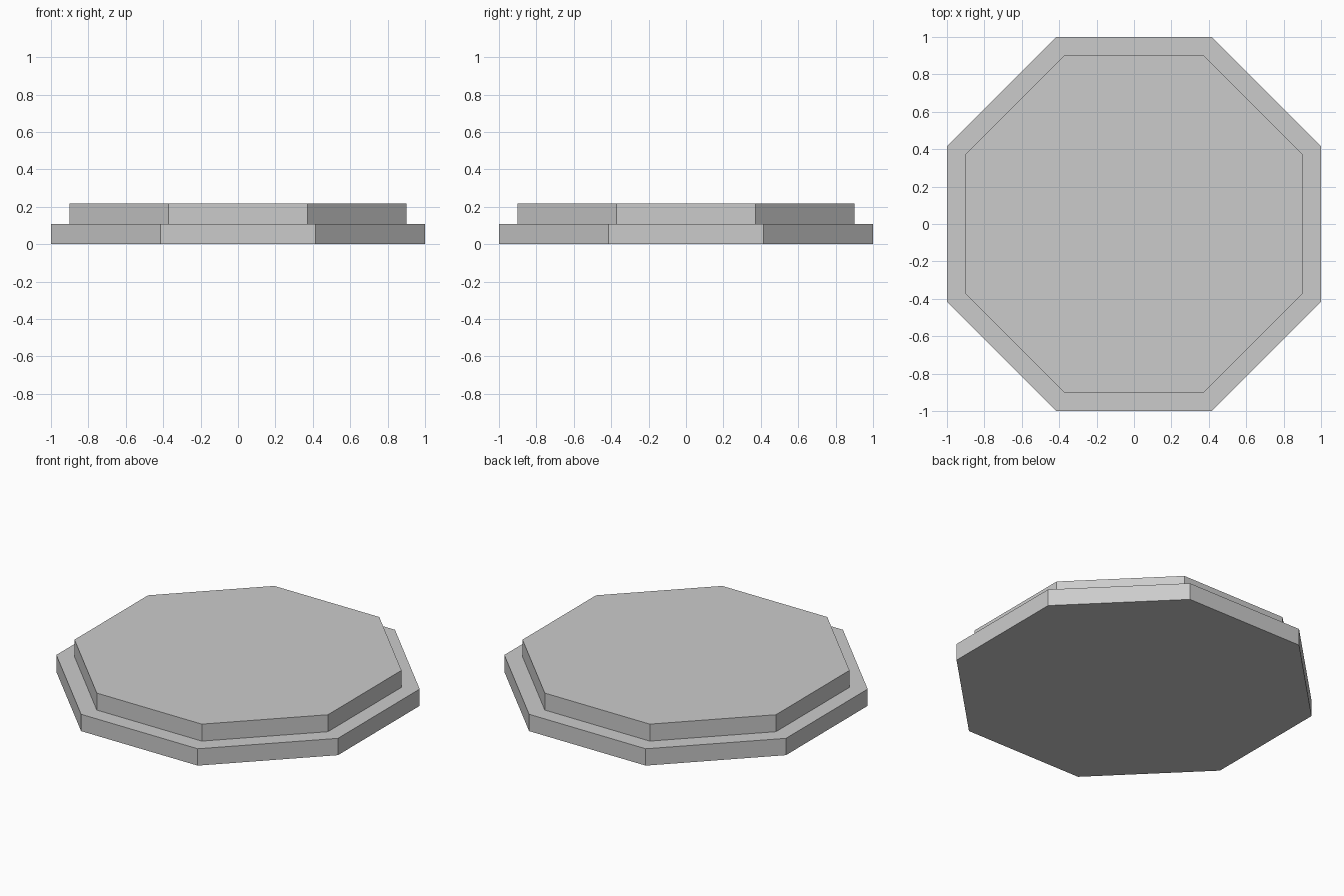
import bpy
import math

if "Cube" in bpy.data.objects:
    bpy.data.objects.remove(bpy.data.objects["Cube"])


def octagon_slab(name, apothem, z0, z1):
    """Flat-sided octagonal slab with sides facing the axes."""
    bpy.ops.mesh.primitive_cylinder_add(
        vertices=8,
        radius=apothem / math.cos(math.pi / 8),
        depth=z1 - z0,
        location=(0, 0, (z0 + z1) / 2),
        rotation=(0, 0, math.pi / 8),
    )
    slab = bpy.context.object
    slab.name = name
    return slab


# Wide lower step
octagon_slab("lower_step", 1.0, 0.0, 0.108)

# Narrower upper step
octagon_slab("upper_step", 0.9, 0.108, 0.217)
